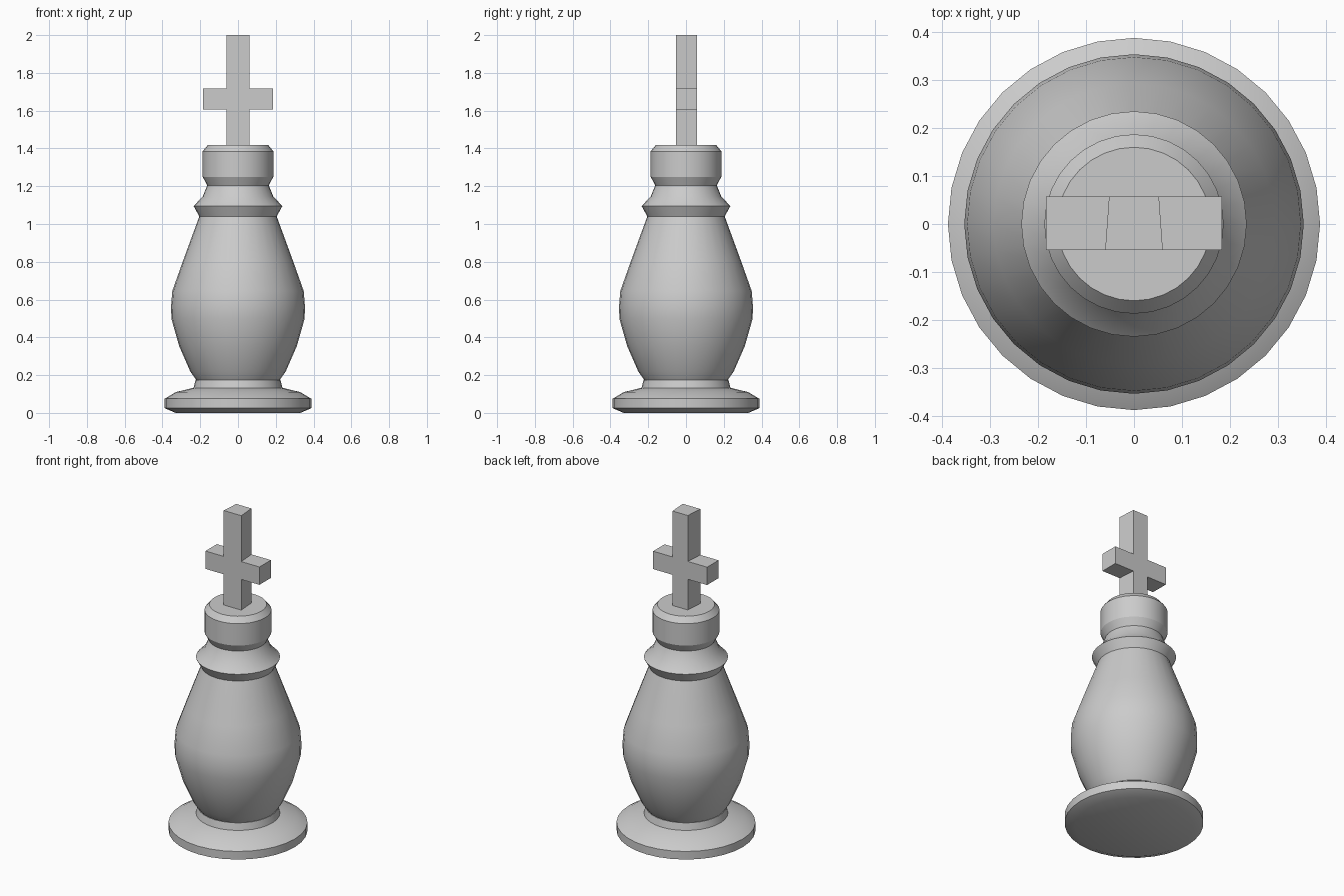
import bpy, bmesh
from math import cos, sin, pi, radians

if "Cube" in bpy.data.objects:
    bpy.data.objects.remove(bpy.data.objects["Cube"])

SIDES = 32


def finish(bm, name, smooth):
    bmesh.ops.recalc_face_normals(bm, faces=bm.faces)
    mesh = bpy.data.meshes.new(name)
    bm.to_mesh(mesh)
    bm.free()
    obj = bpy.data.objects.new(name, mesh)
    bpy.context.collection.objects.link(obj)
    if smooth:
        bpy.ops.object.select_all(action='DESELECT')
        obj.select_set(True)
        bpy.context.view_layer.objects.active = obj
        bpy.ops.object.shade_smooth_by_angle(angle=radians(25))
    return obj


def turned(name, profile):
    """Lathe a (radius, height) profile, with both ends capped."""
    bm = bmesh.new()
    rings = [[bm.verts.new((r * cos(2 * pi * i / SIDES), r * sin(2 * pi * i / SIDES), z))
              for i in range(SIDES)] for r, z in profile]
    for low, high in zip(rings, rings[1:]):
        for i in range(SIDES):
            j = (i + 1) % SIDES
            bm.faces.new((low[i], low[j], high[j], high[i]))
    bm.faces.new(rings[0][::-1])
    bm.faces.new(rings[-1])
    return finish(bm, name, True)


# Foot disc with its short neck
turned("base", [(0.33, 0), (0.388, 0.025), (0.388, 0.075), (0.33, 0.11),
                (0.235, 0.133), (0.225, 0.175)])

# Bulbous body
turned("body", [(0.222, 0.175), (0.253, 0.22), (0.312, 0.355), (0.353, 0.5),
                (0.354, 0.57), (0.348, 0.645), (0.293, 0.80), (0.205, 1.04)])

# Flared collar
turned("collar", [(0.205, 1.04), (0.235, 1.095), (0.187, 1.145), (0.163, 1.205)])

# Cylindrical head with chamfered rims
turned("head", [(0.163, 1.205), (0.187, 1.25), (0.187, 1.385), (0.16, 1.418)])

# Cross: an outline mirrored in x; the post is slightly narrower at the back
bm = bmesh.new()
layers = []
for y, post in ((-0.054, 0.06), (0.057, 0.052)):
    half = [(post, 1.415), (post, 1.607), (0.184, 1.607),
            (0.184, 1.717), (post, 1.717), (post, 2.0)]
    outline = half + [(-x, z) for x, z in reversed(half)]
    layers.append([bm.verts.new((x, y, z)) for x, z in outline])
front, back = layers
bm.faces.new(front)
bm.faces.new(back[::-1])
for i in range(len(front)):
    j = (i + 1) % len(front)
    bm.faces.new((front[j], front[i], back[i], back[j]))
finish(bm, "cross", False)
